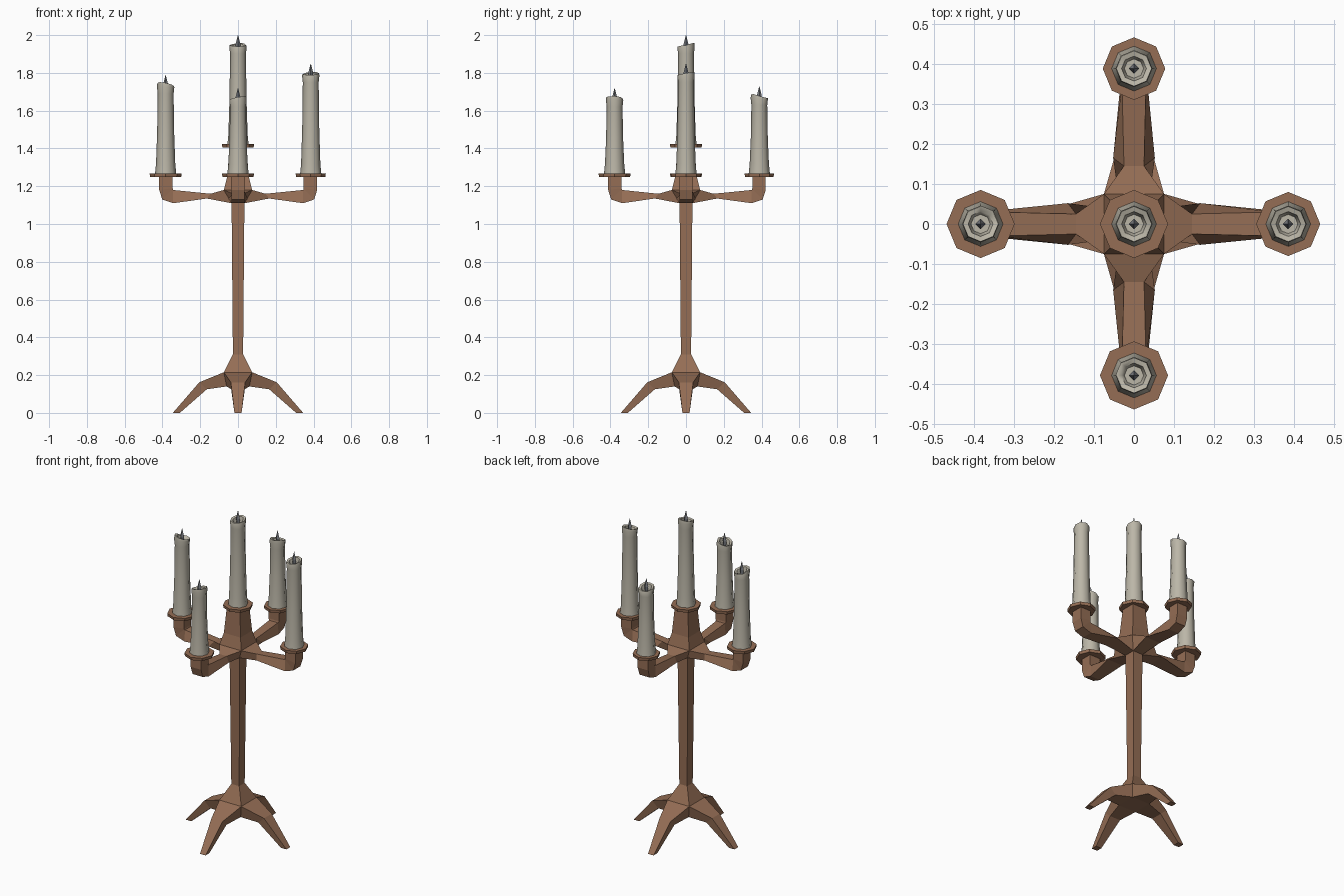
import bpy, bmesh, random
from math import cos, sin, pi, radians
from mathutils import Matrix, Vector

if "Cube" in bpy.data.objects:
    bpy.data.objects.remove(bpy.data.objects["Cube"])

random.seed(4)


def material(name, rgb):
    m = bpy.data.materials.new(name)
    m.diffuse_color = (*rgb, 1)
    m.use_nodes = True
    m.node_tree.nodes["Principled BSDF"].inputs["Base Color"].default_value = m.diffuse_color
    return m


WOOD = material("wood", (0.30, 0.155, 0.09))
WAX = material("wax", (0.50, 0.47, 0.39))
WICK = material("wick", (0.20, 0.21, 0.23))


def loft(bm, rings, cap_start=True, cap_end=True, skip=()):
    """Bridge equal-sized rings of points; segments in skip stay open."""
    vs = [[bm.verts.new(p) for p in r] for r in rings]
    n = len(vs[0])
    for k in range(len(vs) - 1):
        if k in skip:
            continue
        for i in range(n):
            j = (i + 1) % n
            bm.faces.new((vs[k][i], vs[k][j], vs[k + 1][j], vs[k + 1][i]))
    if cap_start:
        bm.faces.new(vs[0][::-1])
    if cap_end:
        bm.faces.new(vs[-1])


def finish(bm, name, mat, smooth=False):
    bmesh.ops.remove_doubles(bm, verts=bm.verts[:], dist=0.0005)
    bmesh.ops.recalc_face_normals(bm, faces=bm.faces[:])
    me = bpy.data.meshes.new(name)
    bm.to_mesh(me)
    bm.free()
    me.materials.append(mat)
    ob = bpy.data.objects.new(name, me)
    bpy.context.collection.objects.link(ob)
    if smooth:
        bpy.ops.object.select_all(action='DESELECT')
        ob.select_set(True)
        bpy.context.view_layer.objects.active = ob
        bpy.ops.object.shade_smooth_by_angle(angle=radians(50))
    return ob


def square(h, z):
    return [(h, h, z), (-h, h, z), (-h, -h, z), (h, -h, z)]


def section(top, bottom, rot):
    """Quad across a limb: (distance, half width, z) for its top and bottom edge."""
    (a, w, z), (b, u, y) = top, bottom
    return [rot @ Vector(p) for p in ((a, w, z), (a, -w, z), (b, -u, y), (b, u, y))]


# name, direction angle, reach, candle height, plate radius
ARMS = [("right", 0, 0.385, 1.81, 0.080), ("back", 90, 0.388, 1.69, 0.078),
        ("left", 180, 0.383, 1.75, 0.085), ("front", 270, 0.378, 1.68, 0.085)]

# Frame: square stem with two hubs, four legs and four arms in one mesh
bm = bmesh.new()
stem = [(0.06, 0.14), (0.075, 0.215), (0.027, 0.31), (0.034, 1.11),
        (0.075, 1.18), (0.057, 1.25), (0.045, 1.408)]
loft(bm, [square(h, z) for h, z in stem], skip=(0, 3))
for name, ang, r, top, pr in ARMS:
    rot = Matrix.Rotation(radians(ang), 3, 'Z')
    leg = [((0.075, 0.075, 0.215), (0.06, 0.06, 0.14)),
           ((0.205, 0.038, 0.162), (0.165, 0.036, 0.125)),
           ((0.345, 0.019, 0), (0.308, 0.019, 0))]
    arm = [((0.075, 0.075, 1.18), (0.034, 0.034, 1.11)),
           ((0.145, 0.025, 1.16), (0.165, 0.052, 1.135)),
           ((r - 0.04, 0.030, 1.18), (r - 0.04, 0.034, 1.11)),
           ((r - 0.038, 0.034, 1.185), (r + 0.018, 0.034, 1.13)),
           ((r - 0.037, 0.036, 1.19), (r + 0.034, 0.036, 1.18)),
           ((r - 0.037, 0.036, 1.253), (r + 0.034, 0.036, 1.253))]
    for limb in (leg, arm):
        loft(bm, [section(t, b, rot) for t, b in limb], cap_start=False)
finish(bm, "candelabra_frame", WOOD)


def ring(n, r, z, c, jitter=None):
    return [(c[0] + r * cos(2 * pi * i / n), c[1] + r * sin(2 * pi * i / n),
             z + (jitter[i] if jitter else 0)) for i in range(n)]


def candle(name, c, base, top, plate_r):
    # Octagonal drip plate
    bm = bmesh.new()
    loft(bm, [ring(8, plate_r * 0.97, base - 0.018, c), ring(8, plate_r, base, c)])
    finish(bm, name + "_drip_plate", WOOD)
    # Wax body with flared foot, uneven rim and hollow top
    h = top - base
    lean = random.uniform(0, 2 * pi)
    rim = [0.012 * cos(2 * pi * i / 8 - lean) - 0.012 + random.uniform(-0.006, 0.003)
           for i in range(8)]
    prof = [(0.056, 0), (0.051, 0.05), (0.045, 0.45 * h), (0.042, h - 0.06),
            (0.046, h - 0.025)]
    rings = [ring(8, r, base + z, c) for r, z in prof]
    rings += [ring(8, 0.044, top, c, rim), ring(8, 0.031, top - 0.004, c, rim),
              ring(8, 0.024, top - 0.045, c)]
    bm = bmesh.new()
    loft(bm, rings)
    finish(bm, name + "_candle", WAX, smooth=True)
    # Pointed wick
    bm = bmesh.new()
    loft(bm, [ring(4, 0.010, top - 0.047, c), ring(4, 0.013, top - 0.01, c),
              ring(4, 0.001, top + 0.038, c)])
    finish(bm, name + "_wick", WICK)


candle("centre", (0, 0), 1.423, 1.962, 0.085)
for name, ang, r, top, pr in ARMS:
    a = radians(ang)
    candle(name, (r * cos(a), r * sin(a)), 1.268, top, pr)
